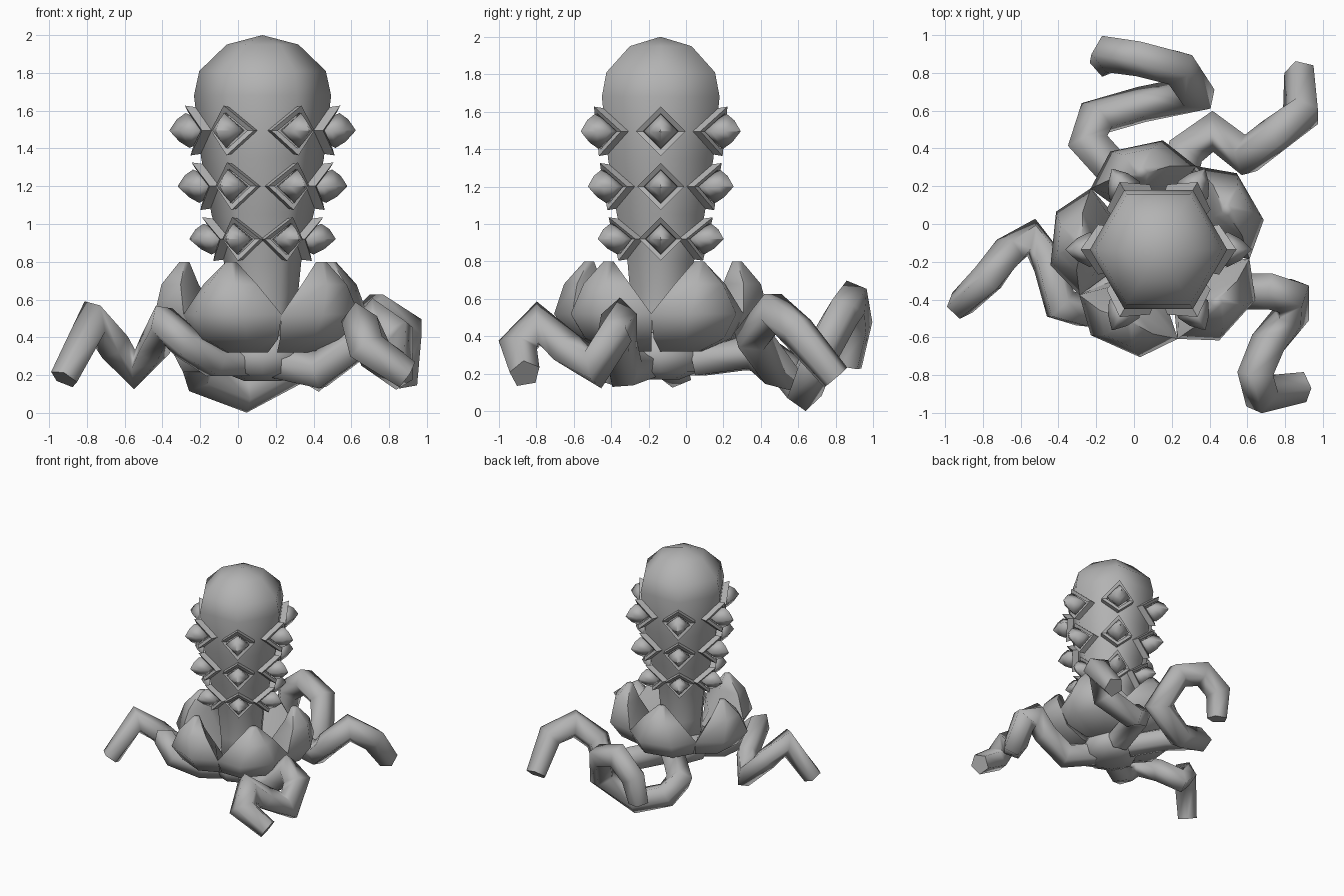
import bpy, bmesh, math
from mathutils import Vector, Matrix

if "Cube" in bpy.data.objects:
    bpy.data.objects.remove(bpy.data.objects["Cube"])

CX, CY = 0.13, -0.135  # stalk axis

grey = bpy.data.materials.new("warm_grey")
grey.diffuse_color = (0.45, 0.45, 0.45, 1)
grey.use_nodes = True
grey.node_tree.nodes["Principled BSDF"].inputs["Base Color"].default_value = grey.diffuse_color


def finish(name, bm, angle=180):
    """Turn a bmesh into a named, smooth-shaded object."""
    bmesh.ops.recalc_face_normals(bm, faces=bm.faces[:])
    me = bpy.data.meshes.new(name)
    bm.to_mesh(me)
    bm.free()
    me.materials.append(grey)
    ob = bpy.data.objects.new(name, me)
    bpy.context.collection.objects.link(ob)
    bpy.ops.object.select_all(action='DESELECT')
    ob.select_set(True)
    bpy.context.view_layer.objects.active = ob
    bpy.ops.object.shade_smooth_by_angle(angle=math.radians(angle))
    return ob


def loft(bm, rings, closed=False, caps=True):
    """Skin a list of equal-length point rings."""
    vs = [[bm.verts.new(p) for p in ring] for ring in rings]
    n = len(vs[0])
    pairs = list(zip(vs, vs[1:])) + ([(vs[-1], vs[0])] if closed else [])
    for a, b in pairs:
        for i in range(n):
            j = (i + 1) % n
            bm.faces.new((a[i], a[j], b[j], b[i]))
    if caps and not closed:
        bm.faces.new(vs[0])
        bm.faces.new(vs[-1])


def place(angle):
    return Matrix.Translation((CX, CY, 0)) @ Matrix.Rotation(math.radians(angle), 4, 'Z')


# Six-sided stalk with a domed head
PROFILE = [(0.17, 0.25), (0.18, 0.55), (0.205, 0.8), (0.27, 1.05), (0.325, 1.35),
           (0.363, 1.68), (0.335, 1.81), (0.19, 1.95), (0.002, 2.0)]
bm = bmesh.new()
loft(bm, [[(CX + r * math.cos(k * math.pi / 3), CY + r * math.sin(k * math.pi / 3), z)
           for k in range(6)] for r, z in PROFILE])
bmesh.ops.remove_doubles(bm, verts=bm.verts[:], dist=0.01)
finish("stalk", bm)


def stalk_radius(z):
    for (r0, z0), (r1, z1) in zip(PROFILE, PROFILE[1:]):
        if z0 <= z <= z1:
            return r0 + (r1 - r0) * (z - z0) / (z1 - z0)


# Diamond frames folded over the stalk corners, each holding a pointed bud
DIAMOND = [(1, 0), (0, 1), (-1, 0), (0, -1)]
for row, (z, s) in enumerate([(1.495, 0.132), (1.2, 0.126), (0.92, 0.116)]):
    for k in range(6):
        def ring(size, lift, fold):
            return [place(60 * k) @ Vector((stalk_radius(z + v * size) + lift
                                            - abs(u) * size * fold, u * size, z + v * size))
                    for u, v in DIAMOND]
        bm = bmesh.new()
        loft(bm, [ring(s * 0.93, -0.01, 0.577), ring(s, 0.055, 0.577),
                  ring(s * 0.72, 0.04, 0.577), ring(s * 0.66, -0.01, 0.577)], closed=True)
        finish(f"diamond_frame_{row}_{k}", bm, 30)
        bm = bmesh.new()
        loft(bm, [ring(s * 0.45, -0.02, 0.5), ring(s * 0.7, 0.055, 0.35),
                  ring(s * 0.45, 0.105, 0.25), ring(s * 0.02, 0.15, 0)])
        finish(f"bud_{row}_{k}", bm)

# Five plump petals around the foot: z, outer r, side r, inner r, half width
ROWS = [(0.32, 0.30, 0.22, 0.12, 0.13), (0.39, 0.47, 0.34, 0.16, 0.24),
        (0.52, 0.56, 0.39, 0.24, 0.285), (0.68, 0.53, 0.42, 0.34, 0.155),
        (0.80, 0.44, 0.41, 0.39, 0.03)]
for k in range(5):
    m = place(246 + 72 * k)
    bm = bmesh.new()
    loft(bm, [[m @ Vector(p) for p in ((rs, -w, z), (ro, -w * 0.5, z), (ro, w * 0.5, z),
                                       (rs, w, z), (ri, 0, z))]
              for z, ro, rs, ri, w in ROWS])
    finish(f"petal_{k}", bm, 75)


def tentacle(name, points, radius, sides=5):
    """Sweep a low-sided tube along a bent path, widened at the bends."""
    pts = [Vector(p) for p in points]
    n = len(pts)
    side = Vector((0, 0, 1))
    rings = []
    for i, p in enumerate(pts):
        t0 = (p - pts[max(i - 1, 0)]).normalized()
        t1 = (pts[min(i + 1, n - 1)] - p).normalized()
        t = (t0 + t1).normalized()
        bend, stretch = Vector(), 0
        if 0 < i < n - 1:
            bend = (t1 - t0).normalized()
            stretch = min(2 / max((t0 + t1).length, 0.1), 1.3) - 1
        side = (side - t * side.dot(t)).normalized()
        up = t.cross(side)
        r = radius * (0.85 if i == n - 1 else 1.0)
        ring = []
        for j in range(sides):
            a = 2 * math.pi * j / sides
            d = r * (side * math.cos(a) + up * math.sin(a))
            ring.append(p + d + bend * d.dot(bend) * stretch)
        rings.append(ring)
    bm = bmesh.new()
    loft(bm, rings)
    finish(name, bm, 80)


# Curling tentacles
tentacle("left_tentacle", [(0.05, -0.22, 0.27), (-0.12, -0.33, 0.27), (-0.28, -0.46, 0.37),
         (-0.39, -0.43, 0.47), (-0.45, -0.2, 0.34), (-0.54, -0.07, 0.23),
         (-0.66, -0.15, 0.36), (-0.77, -0.29, 0.485), (-0.92, -0.43, 0.18)], 0.093)
tentacle("front_tentacle", [(0.2, -0.2, 0.27), (0.43, -0.33, 0.22), (0.62, -0.36, 0.36),
         (0.73, -0.36, 0.48), (0.83, -0.38, 0.42), (0.83, -0.49, 0.24), (0.71, -0.64, 0.33),
         (0.65, -0.79, 0.46), (0.68, -0.9, 0.34), (0.89, -0.86, 0.2)], 0.1)
tentacle("right_tentacle", [(0.2, 0.05, 0.27), (0.27, 0.38, 0.32), (0.42, 0.49, 0.22),
         (0.6, 0.36, 0.39), (0.74, 0.47, 0.53), (0.89, 0.59, 0.43), (0.88, 0.8, 0.18)], 0.1)
tentacle("back_tentacle", [(0.1, 0.05, 0.27), (-0.1, 0.28, 0.3), (-0.24, 0.43, 0.29),
         (-0.2, 0.56, 0.2), (0.04, 0.63, 0.11), (0.32, 0.69, 0.26), (0.23, 0.83, 0.52),
         (0.03, 0.88, 0.59), (-0.13, 0.9, 0.46), (-0.15, 0.86, 0.24)], 0.1)

# Rounded knot where the tentacles meet
bm = bmesh.new()
loft(bm, [[(CX + r * math.cos(k * math.pi / 4), CY + r * math.sin(k * math.pi / 4), z)
           for k in range(8)] for r, z in ((0.1, 0.17), (0.2, 0.21), (0.24, 0.3), (0.18, 0.42))])
finish("root_knot", bm)
